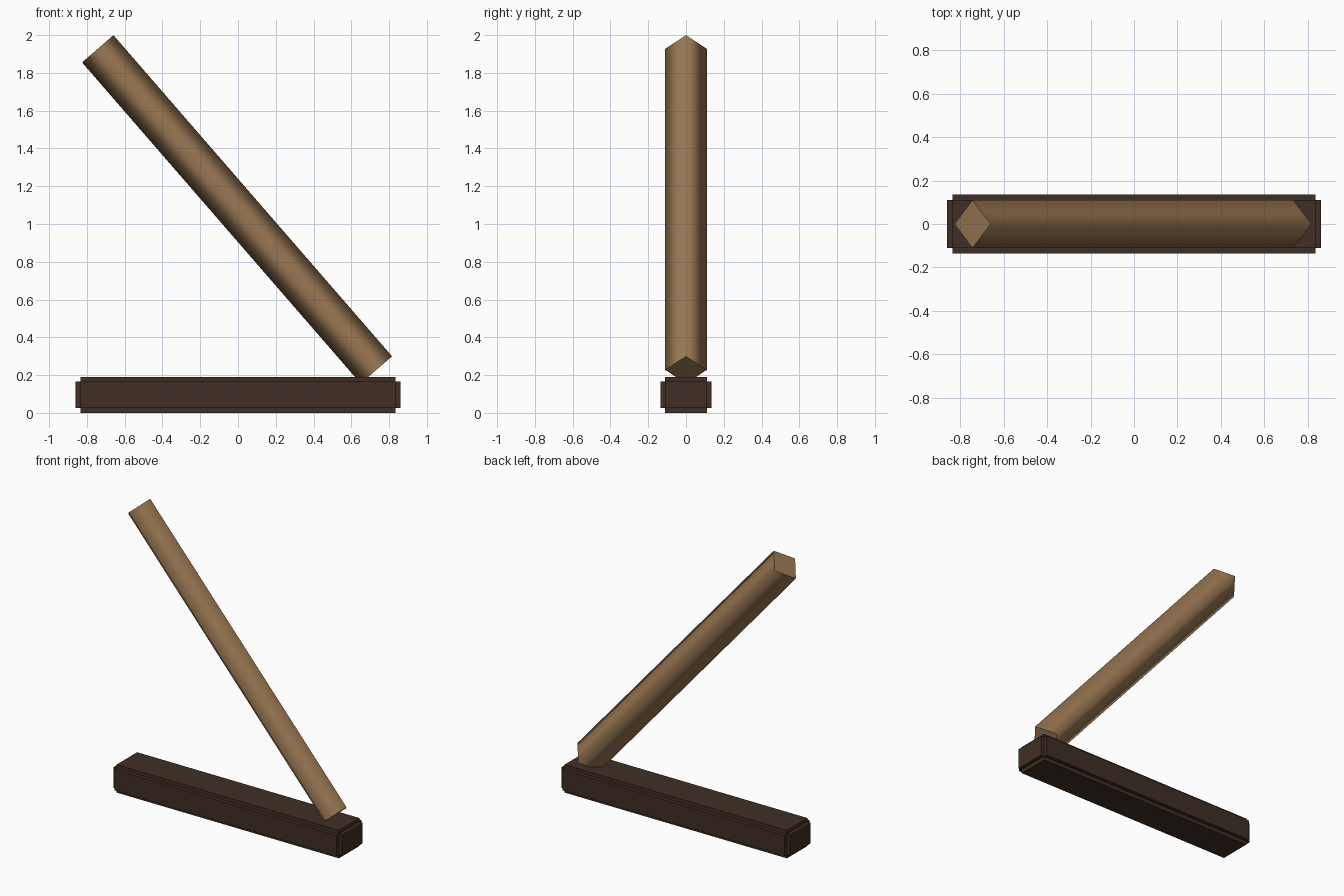
import bpy, bmesh
from mathutils import Vector, Matrix
from math import pi

if "Cube" in bpy.data.objects:
    bpy.data.objects.remove(bpy.data.objects["Cube"])


def material(name, rgb):
    m = bpy.data.materials.new(name)
    m.diffuse_color = (*rgb, 1)
    m.use_nodes = True
    m.node_tree.nodes["Principled BSDF"].inputs["Base Color"].default_value = m.diffuse_color
    return m


def add_object(name, bm, mat):
    bmesh.ops.recalc_face_normals(bm, faces=bm.faces)
    me = bpy.data.meshes.new(name)
    bm.to_mesh(me)
    bm.free()
    me.materials.append(mat)
    ob = bpy.data.objects.new(name, me)
    bpy.context.collection.objects.link(ob)
    return ob


dark = material("dark_wood", (0.051, 0.028, 0.018))
light = material("light_wood", (0.32, 0.185, 0.085))

# Base block: a core box with every face raised, leaving notched edges
STEP = 0.025
bm = bmesh.new()
bmesh.ops.create_cube(bm, size=1, matrix=Matrix.Translation((0, 0, 0.095))
                      @ Matrix.Diagonal((1.67, 0.22, 0.14, 1)))
raised = bmesh.ops.extrude_discrete_faces(bm, faces=bm.faces[:])["faces"]
for f in raised:
    f.normal_update()
    shift = f.normal * STEP
    for v in f.verts:
        v.co += shift
add_object("base_block", bm, dark)

# Leaning beam: four-sided prism, smooth round the sides, sharp at the ends
low, high = Vector((0.7325, 0, 0.2275)), Vector((-0.7425, 0, 1.9275))
axis = high - low
turn = axis.to_track_quat('Z', 'Y').to_matrix().to_4x4()
bm = bmesh.new()
bmesh.ops.create_cone(bm, cap_ends=True, segments=4, radius1=0.11, radius2=0.11,
                      depth=axis.length,
                      matrix=Matrix.Translation((low + high) / 2) @ turn)
# Put a corner of the diamond section at the front
front = min(v.co.y for v in bm.verts)
if front > -0.1:
    bmesh.ops.rotate(bm, verts=bm.verts, cent=(low + high) / 2,
                     matrix=Matrix.Rotation(pi / 4, 3, axis.normalized()))
bm.normal_update()
for f in bm.faces:
    f.smooth = abs(f.normal.dot(axis.normalized())) < 0.5
for e in bm.edges:
    e.smooth = all(f.smooth for f in e.link_faces)
add_object("leaning_beam", bm, light)
